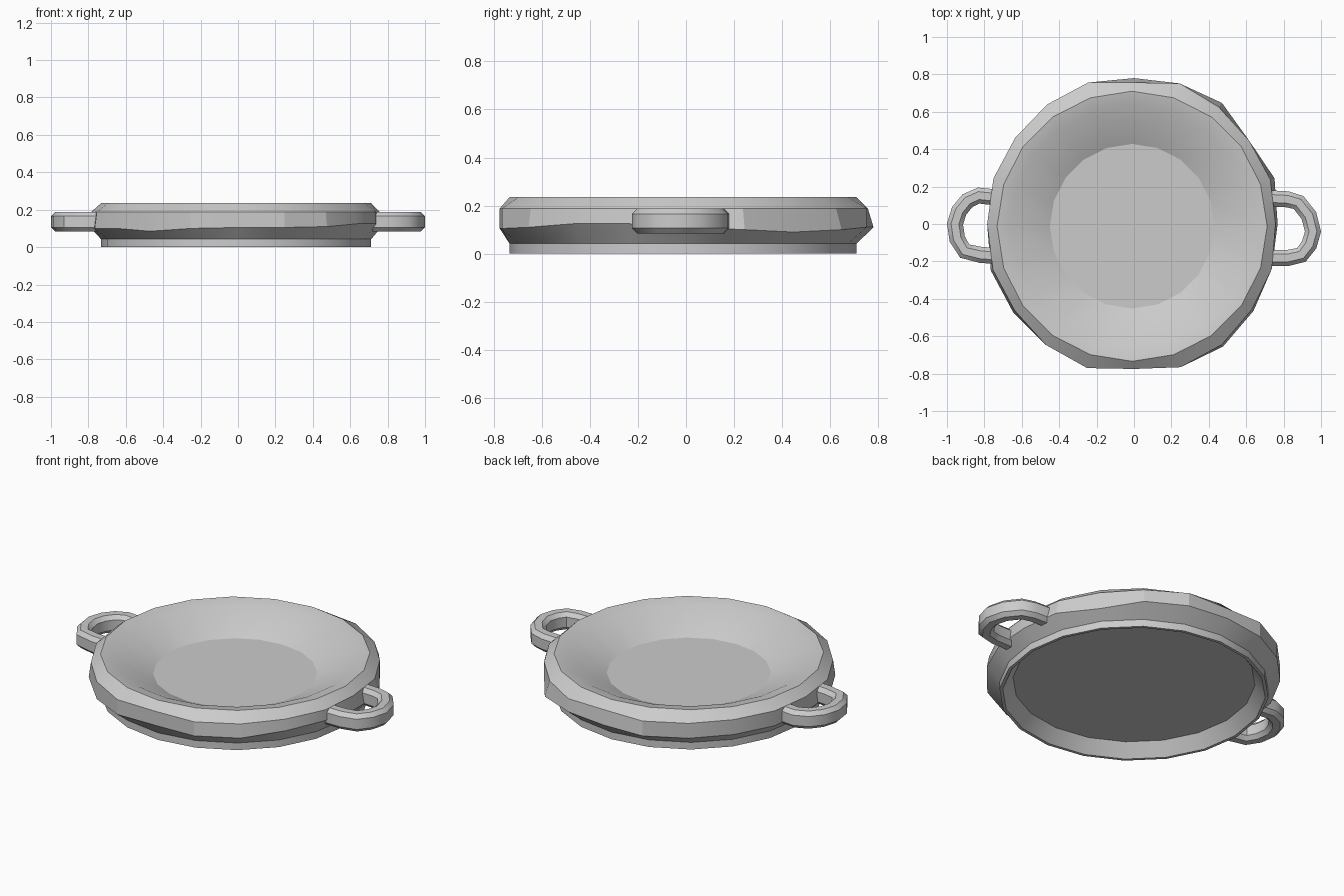
import bpy, bmesh
from math import cos, sin, pi, radians

if "Cube" in bpy.data.objects:
    bpy.data.objects.remove(bpy.data.objects["Cube"])

N = 20
# hand-worked outer wall: slightly uneven radius for each side
WALL = [.768, .79, .76, .80, .79, .78, .795, .79, .785, .79,
        .785, .805, .80, .80, .81, .775, .805, .81, .79, .775]
# uneven height of the lower wall crease
CREASE = [.11, .10, .09, .10, .11, .11, .10, .10, .10, .10,
          .10, .10, .10, .085, .10, .105, .105, .11, .125, .125]
# sides whose upper edge is pulled inward
CHIPPED = {0: .985, 1: .97, 3: .965, 5: .97, 11: .985, 12: .985, 17: .985, 18: .985}


def finish(name, bm, angle):
    bmesh.ops.recalc_face_normals(bm, faces=bm.faces)
    me = bpy.data.meshes.new(name)
    bm.to_mesh(me)
    bm.free()
    ob = bpy.data.objects.new(name, me)
    bpy.context.collection.objects.link(ob)
    bpy.ops.object.select_all(action='DESELECT')
    ob.select_set(True)
    bpy.context.view_layer.objects.active = ob
    bpy.ops.object.shade_smooth_by_angle(angle=radians(angle))
    return ob


def skin(name, rings, angle):
    """Join closed rings of points with quads and cap both ends."""
    bm = bmesh.new()
    loops = [[bm.verts.new(p) for p in ring] for ring in rings]
    for a, b in zip(loops, loops[1:]):
        n = len(a)
        for i in range(n):
            j = (i + 1) % n
            bm.faces.new((a[i], a[j], b[j], b[i]))
    bm.faces.new(loops[0])
    bm.faces.new(loops[-1])
    return finish(name, bm, angle)


def circle(r, z):
    return [(r * cos(2 * pi * i / N) - .01, r * sin(2 * pi * i / N) - .012, z)
            for i in range(N)]


def uneven(heights, scales={}):
    return [(WALL[i] * scales.get(i, 1) * cos(2 * pi * i / N),
             WALL[i] * scales.get(i, 1) * sin(2 * pi * i / N), heights[i])
            for i in range(N)]


# dish: recessed underside, foot ring, faceted wall, bevelled rim, lip, sloping inside, floor
skin("dish", [
    circle(.65, .075), circle(.705, 0), circle(.722, 0), circle(.722, .042),
    uneven(CREASE), uneven([.188] * N, CHIPPED),
    circle(.722, .235), circle(.65, .222), circle(.44, .12),
], 21)


# handles: chamfered band swept along a D-shaped path
def handle(name, path, side):
    hw, hh, c = .043, .052, .022
    section = [(-hw, -hh + c), (-hw + c, -hh), (hw - c, -hh), (hw, -hh + c),
               (hw, hh - c), (hw - c, hh), (-hw + c, hh), (-hw, hh - c)]
    rings = []
    for k, (x, y) in enumerate(path):
        x0, y0 = path[max(k - 1, 0)]
        x1, y1 = path[min(k + 1, len(path) - 1)]
        length = ((x1 - x0) ** 2 + (y1 - y0) ** 2) ** .5
        nx, ny = (y1 - y0) / length, -(x1 - x0) / length
        rings.append([(side * (x + nx * u), y + ny * u, .136 + v) for u, v in section])
    skin(name, rings, 40)


handle("left_handle", [(.72, -.172), (.82, -.165), (.905, -.145), (.945, -.08), (.957, 0),
                       (.935, .07), (.89, .125), (.83, .152), (.72, .14)], -1)
handle("right_handle", [(.72, -.182), (.82, -.182), (.895, -.165), (.937, -.11), (.957, -.04),
                        (.935, .045), (.88, .115), (.82, .132), (.72, .137)], 1)
